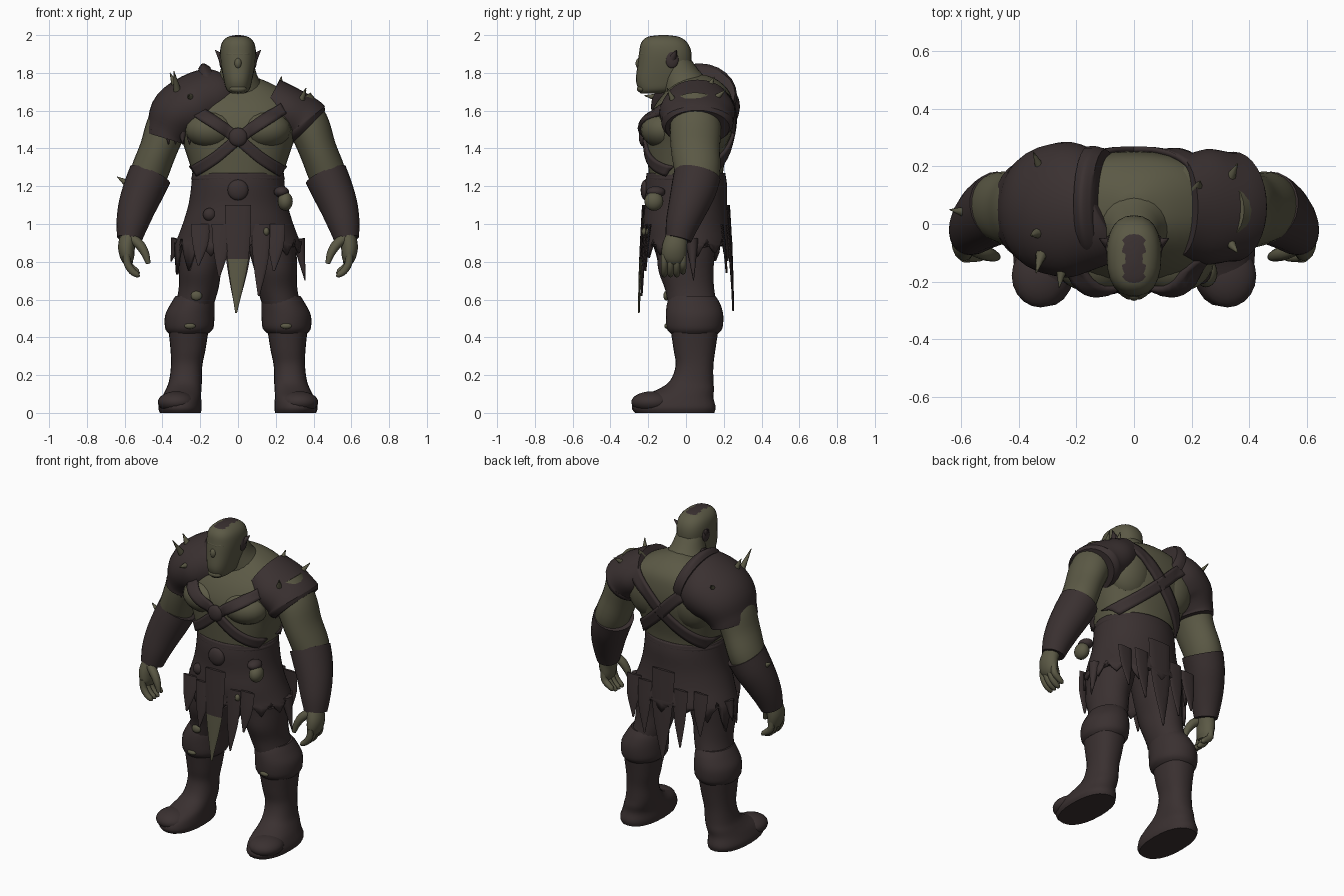
import bpy, bmesh, math, random
from mathutils import Vector
from mathutils.bvhtree import BVHTree

random.seed(4)
cube = bpy.data.objects.get("Cube")
if cube:
    bpy.data.objects.remove(cube)


def material(name, color):
    mat = bpy.data.materials.new(name)
    mat.use_nodes = True
    mat.diffuse_color = color
    mat.node_tree.nodes["Principled BSDF"].inputs["Base Color"].default_value = color
    return mat


SKIN = material("olive skin", (.105, .1, .06, 1))
HIDE = material("dark brown leather", (.042, .03, .03, 1))


def finish(name, bm, mat, thickness=0):
    bmesh.ops.recalc_face_normals(bm, faces=bm.faces)
    mesh = bpy.data.meshes.new(name)
    bm.to_mesh(mesh)
    bm.free()
    mesh.materials.append(mat)
    mesh.shade_smooth()
    mesh.set_sharp_from_angle(angle=math.radians(45))
    obj = bpy.data.objects.new(name, mesh)
    bpy.context.collection.objects.link(obj)
    if thickness:
        shell = obj.modifiers.new("thickness", "SOLIDIFY")
        shell.thickness = thickness
        shell.offset = 0
    return obj


def spline(points, steps):
    """Smooth curve through tuples of any length."""
    rows = []
    last = len(points) - 1
    for i in range(last):
        p, q = points[i], points[i + 1]
        before, after = points[max(i - 1, 0)], points[min(i + 2, last)]
        for k in range(steps):
            t = k / steps
            rows.append([b + t / 2 * (c - a + t * (2*a - 5*b + 4*c - d + t * (3*b - a - 3*c + d)))
                         for a, b, c, d in zip(before, p, q, after)])
    return rows + [list(points[-1])]


def loft(name, rings, mat, side=1, flat=True, seg=24, steps=4, power=2, caps=True, thickness=0):
    """Skin over elliptical rings (x, y, z, radius across, radius in depth)."""
    bm = bmesh.new()
    rows = spline(rings, steps)
    loops = []
    for i, (x, y, z, a, b) in enumerate(rows):
        axis = Vector((0, 0, 1))
        if not flat:
            axis = (Vector(rows[min(i + 1, len(rows) - 1)][:3]) - Vector(rows[max(i - 1, 0)][:3])).normalized()
        ref = Vector((1, 0, 0)) if abs(axis.y) > .9 else Vector((0, 1, 0))
        v = (ref - axis * ref.dot(axis)).normalized()
        u = v.cross(axis)
        loop = []
        for k in range(seg):
            ang = math.tau * k / seg
            c, s = math.cos(ang), math.sin(ang)
            c, s = (math.copysign(abs(w) ** (2 / power), w) for w in (c, s))
            p = Vector((x, y, z)) + u * (c * max(a, .001)) + v * (s * max(b, .001))
            loop.append(bm.verts.new((p.x * side, p.y, p.z)))
        loops.append(loop)
    for lo, hi in zip(loops, loops[1:]):
        for k in range(seg):
            n = (k + 1) % seg
            bm.faces.new((lo[k], lo[n], hi[n], hi[k]))
    if caps:
        bm.faces.new(loops[0])
        bm.faces.new(loops[-1])
    return finish(name, bm, mat, thickness)


def blob(name, center, radii, mat):
    bm = bmesh.new()
    bmesh.ops.create_uvsphere(bm, u_segments=20, v_segments=12, radius=1)
    bmesh.ops.scale(bm, vec=radii, verts=bm.verts)
    bmesh.ops.translate(bm, vec=center, verts=bm.verts)
    return finish(name, bm, mat)


def spike(name, base, tip, radius, mat=SKIN):
    return loft(name, [(*base, radius, radius), (*tip, .002, .002)], mat, flat=False, seg=8, steps=2)


def paint(obj, mat, rule):
    obj.data.materials.append(mat)
    for face in obj.data.polygons:
        if rule(face.center):
            face.material_index = 1


# Torso, neck and chest
torso = loft("torso", [(0, 0, 1.2, .22, .19), (0, 0, 1.3, .25, .2), (0, .01, 1.42, .29, .22),
                       (0, .02, 1.52, .33, .23), (0, .04, 1.62, .32, .21), (0, .06, 1.7, .25, .17),
                       (0, .06, 1.76, .14, .11), (0, .06, 1.79, .04, .04)], SKIN, seg=36, power=2.3)
neck = loft("neck", [(0, .07, 1.58, .2, .18), (0, .04, 1.7, .15, .16), (0, -.02, 1.79, .1, .11),
                     (0, -.05, 1.88, .08, .07)], SKIN)
body = [torso, neck]
for side, label in ((1, "left"), (-1, "right")):
    body.append(blob(label + "_chest_muscle", (side * .14, -.12, 1.5), (.14, .12, .1), SKIN))
    body.append(blob(label + "_back_muscle", (side * .15, .13, 1.55), (.15, .12, .18), SKIN))

# Head with ears
head = loft("head", [(0, -.19, 1.69, .03, .05), (0, -.15, 1.71, .06, .1), (0, -.13, 1.76, .075, .135),
                     (0, -.115, 1.84, .09, .142), (0, -.11, 1.91, .095, .138), (0, -.115, 1.96, .085, .122),
                     (0, -.12, 1.99, .055, .085), (0, -.12, 2, .01, .02)], SKIN, power=2.4)
paint(head, HIDE, lambda c: c.z > 1.992 and abs(c.x) < .035)
blob("brow", (0, -.215, 1.9), (.065, .035, .018), SKIN)
blob("nose", (0, -.245, 1.85), (.02, .022, .03), SKIN)
blob("chin_tuft", (0, -.235, 1.715), (.045, .025, .02), SKIN)
for side in (1, -1):
    blob("ear_patch", (side * .088, -.075, 1.87), (.012, .035, .045), HIDE)
    spike("ear_tip", (side * .085, -.07, 1.88), (side * .12, -.05, 1.92), .022, HIDE)

# Crossed harness laid on the body
verts, polys = [], []
for obj in body:
    start = len(verts)
    verts += [v.co.copy() for v in obj.data.vertices]
    polys += [[start + i for i in p.vertices] for p in obj.data.polygons]
surface = BVHTree.FromPolygons(verts, polys)


def strap(name, path, width, facing):
    bm = bmesh.new()
    rows = []
    points = spline(path, 8)
    for i, (x, z) in enumerate(points):
        a, b = points[max(i - 1, 0)], points[min(i + 1, len(points) - 1)]
        across = Vector((a[1] - b[1], b[0] - a[0])).normalized() * width
        row = []
        for k in (-1, -.5, 0, .5, 1):
            px, pz = x + across.x * k, z + across.y * k
            hit = surface.ray_cast(Vector((px, facing, pz)), Vector((0, -facing, 0)))[0]
            row.append(bm.verts.new((px, (hit.y if hit else 0) + facing * .008, pz)))
        rows.append(row)
    for lo, hi in zip(rows, rows[1:]):
        for k in range(4):
            bm.faces.new((lo[k], lo[k + 1], hi[k + 1], hi[k]))
    finish(name, bm, HIDE, .02)


for side in (1, -1):
    strap("front_strap", [(side * .24, 1.61), (side * .1, 1.52), (0, 1.45), (-side * .12, 1.35), (-side * .23, 1.28)], .03, -1)
    strap("back_strap", [(side * .22, 1.68), (side * .1, 1.58), (0, 1.48), (-side * .12, 1.37), (-side * .23, 1.28)], .035, 1)
blob("harness_buckle", (0, -.225, 1.46), (.05, .025, .05), HIDE)

# Shoulder guards with horns
loft("right_shoulder_guard", [(.1, .06, 1.68, .13, .17), (.13, .05, 1.67, .16, .2), (.22, .05, 1.63, .17, .235),
                              (.31, .05, 1.57, .165, .22), (.36, .05, 1.49, .13, .18), (.375, .05, 1.45, .12, .17)],
     HIDE, side=-1, flat=False, seg=32)
loft("right_guard_collar", [(.1, .07, 1.69, .15, .19), (.13, .07, 1.68, .18, .2), (.16, .07, 1.67, .16, .2)],
     HIDE, side=-1, flat=False)
loft("left_shoulder_guard", [(.16, .06, 1.65, .13, .17), (.25, .06, 1.6, .135, .2), (.33, .06, 1.55, .14, .19),
                             (.35, .06, 1.53, .145, .19), (.37, .06, 1.51, .13, .17)], HIDE, flat=False, seg=32)
for base, tip in (((-.32, -.1, 1.7), (-.34, -.17, 1.81)), ((-.25, -.15, 1.67), (-.26, -.22, 1.68)),
                  ((-.32, .18, 1.68), (-.35, .25, 1.74)), ((-.33, -.03, 1.73), (-.36, -.04, 1.8)),
                  ((.33, .15, 1.66), (.36, .21, 1.71)), ((.33, -.06, 1.64), (.36, -.1, 1.72)),
                  ((.22, .12, 1.72), (.23, .15, 1.78)), ((-.58, .04, 1.21), (-.64, .05, 1.25))):
    spike("horn", base, tip, .022)
for k in range(7):
    x = -.22 - .037 * k
    spike("torn_guard_edge", (x, -.13 + .014 * k, 1.5), (x, -.14 + .014 * k, 1.42), .025, HIDE)

# Arms, cuffs and hands
for side, label in ((1, "left"), (-1, "right")):
    loft(label + "_upper_arm", [(.3, .05, 1.64, .1, .11), (.37, .05, 1.53, .11, .135), (.42, .05, 1.4, .1, .13),
                                (.47, .06, 1.27, .1, .12), (.5, .04, 1.18, .09, .1)], SKIN, side, flat=False)
    loft(label + "_arm_cuff", [(.465, .06, 1.26, .115, .125), (.5, .04, 1.18, .11, .12), (.535, .01, 1.09, .1, .105),
                               (.56, -.02, 1, .085, .088), (.575, -.04, .92, .066, .07)], HIDE, side, flat=False)
    loft(label + "_palm", [(.575, -.045, .95, .045, .055), (.59, -.06, .88, .045, .066), (.585, -.065, .82, .036, .062),
                           (.575, -.07, .79, .02, .04)], SKIN, side, flat=False, seg=16)
    for k in range(4):
        y = -.115 + .033 * k
        drop = .015 * (k == 3)
        loft(label + "_finger", [(.59, y, .84, .018, .018), (.585, y, .79, .02, .019), (.56, y, .75 + drop, .019, .018),
                                 (.53, y, .73 + drop, .014, .014), (.52, y, .73 + drop, .004, .004)],
             SKIN, side, flat=False, seg=10, steps=3)
    loft(label + "_thumb", [(.57, -.08, .93, .025, .025), (.52, -.1, .89, .026, .026), (.49, -.11, .84, .021, .021),
                            (.475, -.115, .79, .012, .012)], SKIN, side, flat=False, seg=10, steps=3)

    # Legs and boots
    loft(label + "_thigh", [(.24, .04, .54, .1, .13), (.21, .02, .65, .105, .13), (.2, 0, .75, .112, .145),
                            (.185, 0, .85, .125, .155), (.17, 0, .95, .13, .165), (.12, 0, 1.1, .12, .16)], HIDE, side)
    loft(label + "_knee_cuff", [(.262, .045, .42, .105, .125), (.258, .045, .45, .128, .148), (.255, .045, .52, .13, .152),
                                (.24, .04, .58, .115, .14), (.23, .035, .62, .1, .12)], HIDE, side)
    loft(label + "_boot", [(.305, -.06, 0, .108, .21), (.307, -.065, .03, .115, .222), (.3, -.055, .08, .105, .2),
                           (.288, 0, .125, .094, .148), (.278, .03, .17, .087, .115), (.272, .045, .25, .083, .1),
                           (.265, .045, .33, .092, .11), (.262, .045, .43, .105, .125)], HIDE, side, power=2.3)
    blob(label + "_toe", (side * .325, -.18, .057), (.1, .11, .057), HIDE)
    blob(label + "_knee_patch", (side * .255, -.1, .46), (.03, .015, .015), SKIN)
blob("thigh_patch", (-.22, -.105, .62), (.03, .015, .025), SKIN)

# Ragged skirt: the hem hangs in torn points
SEG = 56
skirt = loft("skirt", [(0, 0, 1.27, .235, .2), (0, 0, 1.2, .24, .21), (0, 0, 1.1, .255, .21), (0, 0, 1, .285, .22),
                       (0, .01, .92, .315, .225), (0, .01, .88, .33, .23)], HIDE, seg=SEG, caps=False, thickness=.015)
hem = list(skirt.data.vertices)[-SEG:]
for i, vert in enumerate(hem):
    if i % 4 == 0:
        tear = random.uniform(.06, .2)
    vert.co.z += .04 - tear * (0, .6, 1, .5)[i % 4]
loft("waistband", [(0, 0, 1.22, .235, .2), (0, 0, 1.24, .248, .213), (0, 0, 1.27, .235, .2)], HIDE, seg=36)


def flap(name, x, y, top, bottom, width):
    out = math.copysign(.025, y)
    return loft(name, [(x, y, top, width, .008), (x, y + out * .6, (top + bottom) / 2, width * .8, .008),
                       (x - .01, y + out, bottom, .005, .005)], HIDE, seg=12)


paint(flap("front_flap", 0, -.225, 1.1, .53, .07), SKIN, lambda c: c.z < .84)
flap("back_flap", 0, .225, 1.1, .54, .08)
for x, y, bottom in ((-.09, -.22, .72), (.12, -.21, .62), (.2, -.19, .75), (-.2, -.19, .78),
                     (-.12, .22, .65), (.13, .22, .68), (.23, .19, .74), (-.24, .19, .74)):
    flap("torn_strip", x, y, 1, bottom, .05)
for side in (1, -1):
    spike("side_rag", (side * .32, .03, .92), (side * .355, .04, .7 + .1 * (side < 0)), .035, HIDE)

# Trinkets on the belt
blob("belt_disc", (0, -.215, 1.18), (.055, .025, .055), HIDE)
blob("belt_skull", (.25, -.17, 1.12), (.04, .05, .05), SKIN)
blob("belt_pouch", (.23, -.16, 1.17), (.04, .05, .03), HIDE)
blob("belt_ring", (-.15, -.18, 1.05), (.035, .03, .035), HIDE)
for x, z in ((-.09, .88), (.15, .96), (.04, 1.02)):
    blob("skirt_charm", (x, -.215, z), (.016, .02, .022), SKIN)
